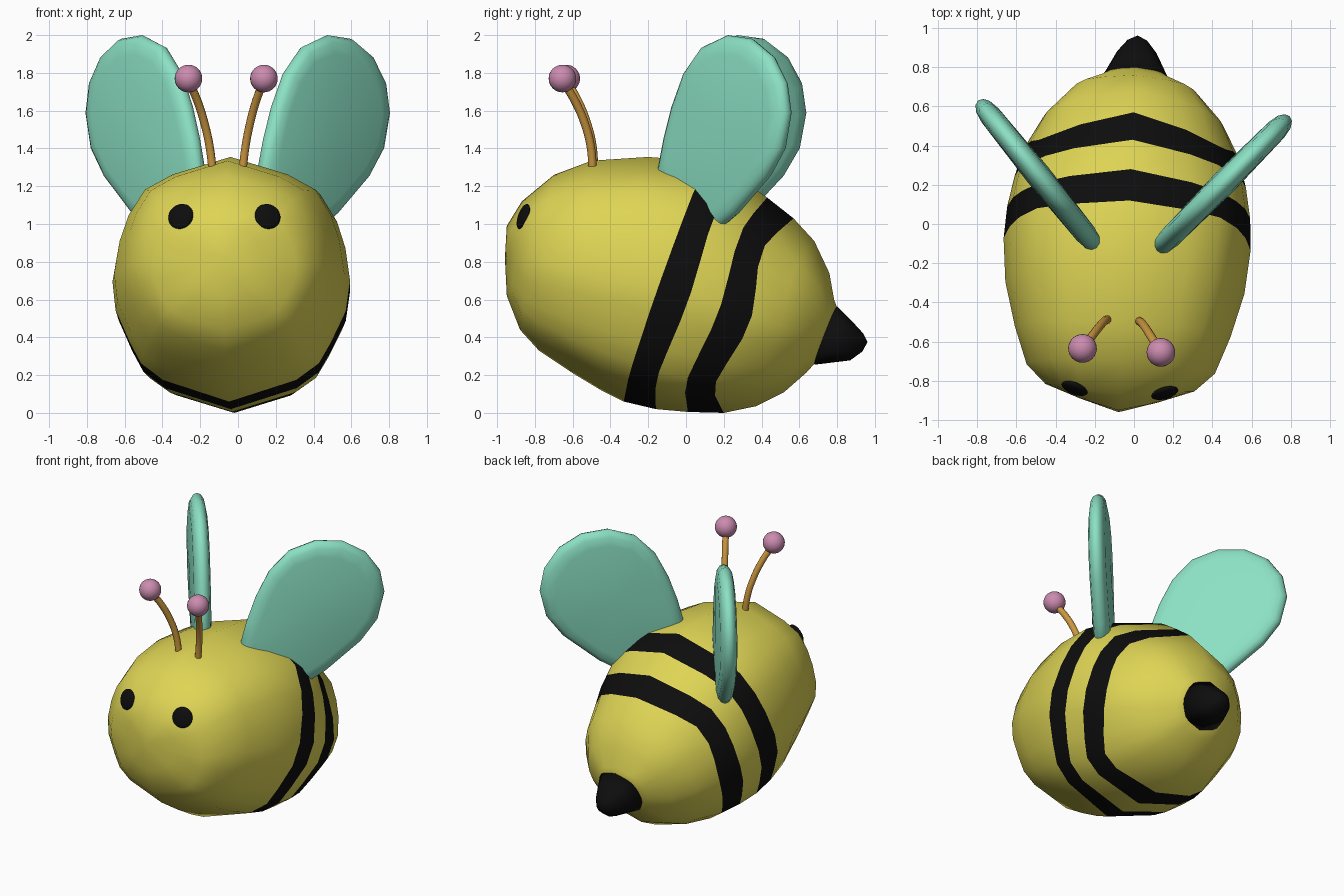
import bpy, bmesh, math
from mathutils import Matrix, Vector
from mathutils.bvhtree import BVHTree

if "Cube" in bpy.data.objects:
    bpy.data.objects.remove(bpy.data.objects["Cube"])

# Whole model is built symmetric about x = 0, then turned slightly
PLACE = Matrix.Translation((-0.03, 0, 0)) @ Matrix.Rotation(math.radians(-2.9), 4, 'Z')


def material(name, rgb):
    m = bpy.data.materials.new(name)
    m.diffuse_color = (*rgb, 1)
    m.use_nodes = True
    m.node_tree.nodes["Principled BSDF"].inputs["Base Color"].default_value = m.diffuse_color
    return m


YELLOW = material("yellow", (0.73, 0.66, 0.09))
BLACK = material("black", (0.004, 0.004, 0.004))
TEAL = material("teal", (0.26, 0.75, 0.55))
PINK = material("pink", (0.60, 0.26, 0.43))
ORANGE = material("orange", (0.60, 0.31, 0.05))


def finish(bm, name, *mats):
    bmesh.ops.recalc_face_normals(bm, faces=bm.faces)
    for f in bm.faces:
        f.smooth = True
    me = bpy.data.meshes.new(name)
    bm.to_mesh(me)
    ob = bpy.data.objects.new(name, me)
    bpy.context.collection.objects.link(ob)
    for m in mats:
        me.materials.append(m)
    ob.matrix_world = PLACE
    return ob


def bridge(bm, a, b, mat=0):
    n = len(a)
    for i in range(n):
        bm.faces.new((a[i], a[(i + 1) % n], b[(i + 1) % n], b[i])).material_index = mat


def cap(bm, ring, co, mat=0):
    p = bm.verts.new(co)
    for i in range(len(ring)):
        bm.faces.new((ring[i], ring[(i + 1) % len(ring)], p)).material_index = mat


# Half cross-section: position from top to bottom, width, backward bend weight
SECTION = [(0, 0, 0), (0.075, 0.5, 0.6), (0.14, 0.74, 1), (0.25, 0.88, 0.9),
           (0.36, 0.955, 0.5), (0.5, 1, 0.1), (0.62, 0.97, 0.2), (0.75, 0.85, 0.7),
           (0.84, 0.75, 1), (0.91, 0.56, 0.8), (1, 0, 0)]


def ring(bm, ty, tz, by, bz, w, mid=0, bend=0):
    half = [(w * k, ty + (by - ty) * u + mid * k + bend * b, tz + (bz - tz) * u)
            for u, k, b in SECTION]
    pts = half + [(-x, y, z) for x, y, z in half[-2:0:-1]]
    return [bm.verts.new(p) for p in pts]


# Body rings: top y, z, bottom y, z, half width, side shift, bend
BODY = [(-0.95, 0.99, -0.95, 0.62, 0.20, 0.05),
        (-0.87, 1.12, -0.88, 0.44, 0.38, 0.04),
        (-0.70, 1.26, -0.78, 0.33, 0.48),
        (-0.50, 1.335, -0.60, 0.21, 0.55),
        (-0.20, 1.355, -0.45, 0.12, 0.61),
        (0.12, 1.33, -0.33, 0.06, 0.63),
        (0.28, 1.25, -0.16, 0.02, 0.62, 0, -0.03),
        (0.43, 1.14, 0.01, 0.005, 0.59, 0, -0.045),
        (0.57, 1.03, 0.20, 0.0, 0.54, 0, -0.08),
        (0.68, 0.91, 0.37, 0.035, 0.46, 0, -0.03),
        (0.76, 0.74, 0.52, 0.11, 0.34),
        (0.785, 0.60, 0.64, 0.215, 0.21),
        (0.80, 0.56, 0.68, 0.26, 0.17)]

# Body with two black stripes
bm = bmesh.new()
rings = [ring(bm, *r) for r in BODY]
for i in range(len(rings) - 1):
    bridge(bm, rings[i], rings[i + 1], 1 if i in (5, 7) else 0)
cap(bm, rings[0], (0, -0.96, 0.82))
cap(bm, rings[-1], (0, 0.74, 0.41))
bm.normal_update()
bmesh.ops.recalc_face_normals(bm, faces=bm.faces)
surface = BVHTree.FromBMesh(bm)
finish(bm, "body", YELLOW, BLACK)

# Stinger
bm = bmesh.new()
rings = [ring(bm, *r) for r in [(0.80, 0.565, 0.68, 0.255, 0.172),
                                (0.885, 0.48, 0.87, 0.278, 0.10),
                                (0.94, 0.42, 0.935, 0.325, 0.05)]]
for a, b in zip(rings, rings[1:]):
    bridge(bm, a, b)
cap(bm, rings[-1], (0, 0.962, 0.375))
cap(bm, rings[0], (0, 0.72, 0.41))
finish(bm, "stinger", BLACK)

# Wing outline (x, z); the wing stands upright and sweeps outward to the back
WING = [(0.15, 1.28), (0.18, 1.45), (0.22, 1.62), (0.28, 1.8), (0.37, 1.94), (0.49, 2.0),
        (0.61, 1.98), (0.71, 1.89), (0.775, 1.75), (0.795, 1.59), (0.765, 1.4),
        (0.69, 1.25), (0.53, 1.05), (0.42, 0.95), (0.28, 0.97), (0.18, 1.12)]
SLOPE = 1.12


def wing(side, name):
    bm = bmesh.new()
    cx, cz = 0.47, 1.5
    n = Vector((SLOPE, -1)).normalized()

    def point(x, z, off):
        y = -0.06 + SLOPE * (x - 0.215)
        return (side * (x + n.x * off), y + n.y * off, z)

    layers = [(0.8, -0.056), (0.92, -0.045), (0.98, -0.025), (1, 0),
              (0.98, 0.025), (0.92, 0.045), (0.8, 0.056)]
    rs = [[bm.verts.new(point(cx + (x - cx) * s, cz + (z - cz) * s, o)) for x, z in WING]
          for s, o in layers]
    for a, b in zip(rs, rs[1:]):
        bridge(bm, a, b)
    cap(bm, rs[0], point(cx, cz, -0.065))
    cap(bm, rs[-1], point(cx, cz, 0.065))
    finish(bm, name, TEAL)


def ball(name, mat, matrix):
    bm = bmesh.new()
    bmesh.ops.create_uvsphere(bm, u_segments=24, v_segments=16, radius=1, matrix=matrix)
    finish(bm, name, mat)


for side, tag in ((1, "right"), (-1, "left")):
    wing(side, tag + "_wing")

    # Eye: flattened ball lying on the head surface
    loc, nor, _, _ = surface.ray_cast(Vector((side * 0.23, -3, 1.04)), Vector((0, 1, 0)))
    turn = nor.to_track_quat('Z', 'Y').to_matrix().to_4x4()
    ball(tag + "_eye", BLACK,
         Matrix.Translation(loc) @ turn @ Matrix.Diagonal((0.07, 0.07, 0.022, 1)))

    # Antenna stalk and knob
    cu = bpy.data.curves.new(tag + "_antenna", 'CURVE')
    cu.dimensions = '3D'
    cu.bevel_depth = 0.022
    cu.bevel_resolution = 3
    cu.use_fill_caps = True
    path = [(0.078, -0.49, 1.27), (0.095, -0.5, 1.41), (0.12, -0.53, 1.53),
            (0.155, -0.58, 1.65), (0.2, -0.645, 1.76)]
    sp = cu.splines.new('BEZIER')
    sp.bezier_points.add(len(path) - 1)
    for bp, (x, y, z) in zip(sp.bezier_points, path):
        bp.co = (side * x, y, z)
        bp.handle_left_type = bp.handle_right_type = 'AUTO'
    sp.resolution_u = 4
    cu.materials.append(ORANGE)
    ob = bpy.data.objects.new(tag + "_antenna", cu)
    bpy.context.collection.objects.link(ob)
    ob.matrix_world = PLACE
    ball(tag + "_antenna_knob", PINK,
         Matrix.Translation((side * 0.2, -0.645, 1.77)) @ Matrix.Scale(0.073, 4))
